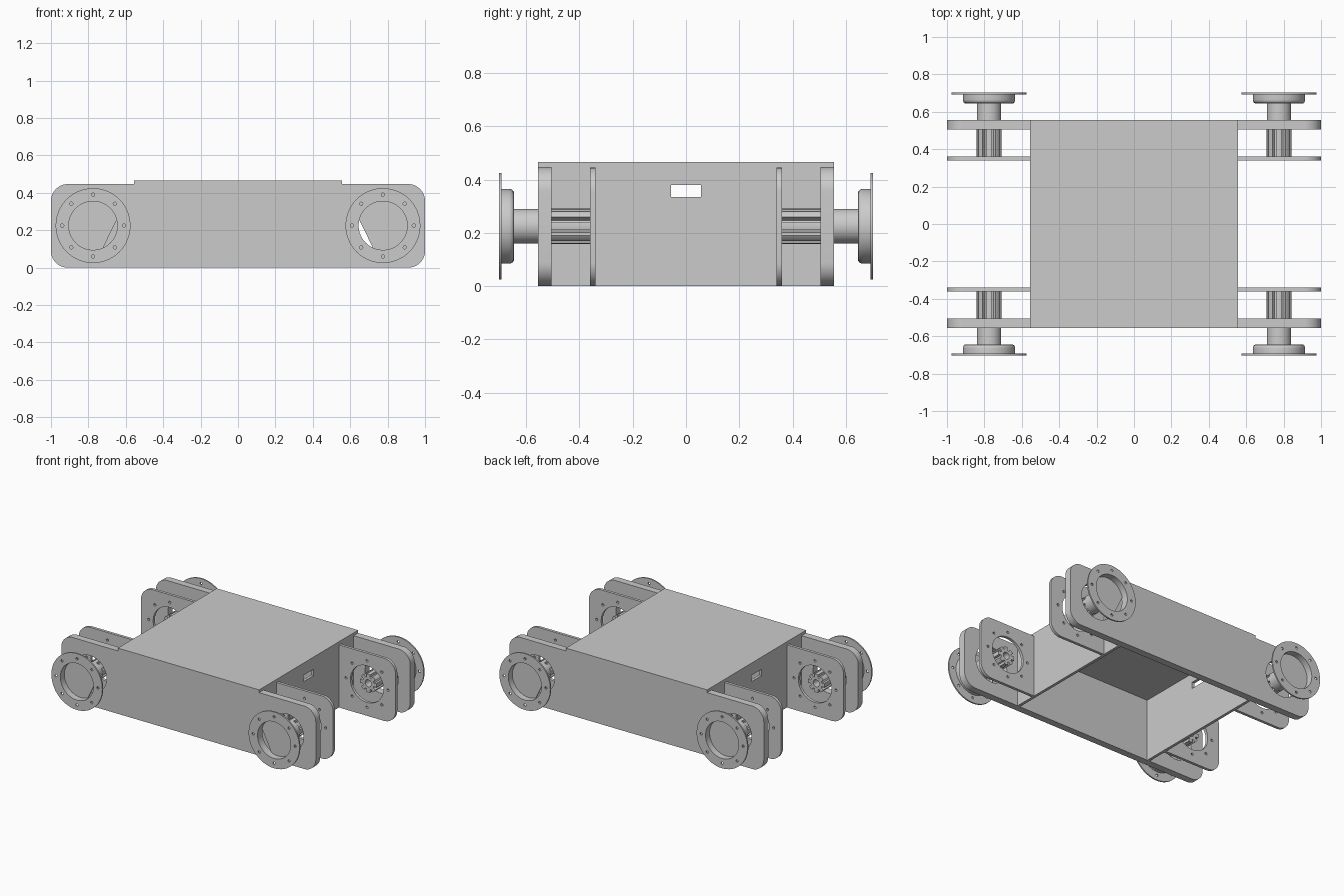
import bpy, bmesh
from math import sin, cos, pi, radians

if "Cube" in bpy.data.objects:
    bpy.data.objects.remove(bpy.data.objects["Cube"])

WX, WZ = 0.775, 0.225          # wheel hub centre


def circle(cx, cz, r, n=64):
    return [(cx + r * cos(2 * pi * i / n), cz + r * sin(2 * pi * i / n)) for i in range(n)]


def bolts(cx, cz, r=0.165):
    return [circle(cx + r * cos(k * pi / 4), cz + r * sin(k * pi / 4), 0.009, 12) for k in range(8)]


def rounded(x0, x1, z0, z1, r, left=True):
    """Rectangle with rounded right corners, and left ones if asked."""
    def arc(cx, cz, a):
        return [(cx + r * cos(radians(a + 90 * i / 10)), cz + r * sin(radians(a + 90 * i / 10))) for i in range(11)]
    pts = arc(x1 - r, z0 + r, -90) + arc(x1 - r, z1 - r, 0)
    if left:
        return pts + arc(x0 + r, z1 - r, 90) + arc(x0 + r, z0 + r, 180)
    return pts + [(x0, z1), (x0, z0)]


def plate(name, loops, d0, d1, turn=0):
    """Flat profile with holes, extruded along y (or along x when turned)."""
    cu = bpy.data.curves.new(name, 'CURVE')
    cu.dimensions = '2D'
    cu.fill_mode = 'BOTH'
    cu.extrude = abs(d1 - d0) / 2
    for pts in loops:
        s = cu.splines.new('POLY')
        s.points.add(len(pts) - 1)
        for p, (a, b) in zip(s.points, pts):
            p.co = (a, b, 0, 1)
        s.use_cyclic_u = True
    ob = bpy.data.objects.new(name, cu)
    bpy.context.collection.objects.link(ob)
    mid = (d0 + d1) / 2
    ob.location = (mid, 0, 0) if turn else (0, mid, 0)
    ob.rotation_euler = (pi / 2, 0, turn)
    select(ob)
    bpy.ops.object.convert(target='MESH')
    ob = bpy.context.object
    bpy.ops.object.shade_smooth_by_angle(angle=radians(30))
    return ob


def select(ob):
    bpy.ops.object.select_all(action='DESELECT')
    ob.select_set(True)
    bpy.context.view_layer.objects.active = ob


def lathe(name, profile, cx, cz, sy):
    """Closed (radius, y) profile spun about the wheel axis."""
    bm = bmesh.new()
    n = 64
    rings = [[bm.verts.new((cx + r * cos(2 * pi * i / n), sy * y, cz + r * sin(2 * pi * i / n)))
              for i in range(n)] for r, y in profile]
    for k in range(len(rings)):
        a, b = rings[k], rings[(k + 1) % len(rings)]
        for i in range(n):
            j = (i + 1) % n
            bm.faces.new((a[i], a[j], b[j], b[i]))
    bmesh.ops.recalc_face_normals(bm, faces=bm.faces)
    me = bpy.data.meshes.new(name)
    bm.to_mesh(me)
    bm.free()
    ob = bpy.data.objects.new(name, me)
    bpy.context.collection.objects.link(ob)
    select(ob)
    bpy.ops.object.shade_smooth_by_angle(angle=radians(35))


def mirrored(pts, sx):
    return [(sx * x, z) for x, z in pts]


# Chassis top cover, flush with the side plates
B = 0.555
plate("top_cover", [[(-B, 0.445), (B, 0.445), (B, 0.467), (-B, 0.467)]], -B, B)

# End walls with a cable slot
wall = [(-0.505, 0), (0.505, 0), (0.505, 0.445), (-0.505, 0.445)]
slot = [(-0.057, 0.335), (0.057, 0.335), (0.057, 0.38), (-0.057, 0.38)]
for s, side in ((1, "right"), (-1, "left")):
    plate(f"end_wall_{side}", [wall, slot], s * 0.535, s * B, pi / 2)

for sy, end in ((-1, "front"), (1, "back")):
    # Long outer side plate
    plate(f"side_plate_{end}",
          [rounded(-1, 1, 0, 0.447, 0.09), circle(WX, WZ, 0.13), circle(-WX, WZ, 0.13)],
          sy * 0.505, sy * B)
    for sx, side in ((1, "right"), (-1, "left")):
        tag = f"{end}_{side}"
        cx = sx * WX
        # Inner motor bracket
        plate(f"inner_bracket_{tag}",
              [mirrored(rounded(B, 1, 0, 0.445, 0.09, False), sx),
               circle(cx, WZ, 0.13)] + bolts(cx, WZ),
              sy * 0.34, sy * 0.36)
        # Splined drive shaft with bore
        teeth = []
        for k in range(8):
            for da, r in ((-15, 0.045), (-13, 0.065), (0, 0.066), (13, 0.065), (15, 0.045)):
                a = radians(45 * k + da)
                teeth.append((cx + r * cos(a), WZ + r * sin(a)))
        plate(f"spline_shaft_{tag}", [teeth, circle(cx, WZ, 0.025, 24)], sy * 0.355, sy * 0.51)
        # Plain shaft out to the hub
        plate(f"hub_shaft_{tag}", [circle(cx, WZ, 0.065)], sy * 0.505, sy * 0.65)
        # Hub cup wall with rounded inner edge
        lathe(f"hub_cup_{tag}",
              [(0.13, 0.647), (0.135, 0.65), (0.139, 0.657), (0.14, 0.665), (0.14, 0.694), (0.13, 0.694)],
              cx, WZ, sy)
        # Hub floor, cut along a chord except at the back left
        floor = circle(0, 0, 0.131)
        if (sx, sy) != (-1, 1):
            floor = [(0.131 * cos(radians(-114 + 280 * i / 50)), 0.131 * sin(radians(-114 + 280 * i / 50)))
                     for i in range(51)]
        plate(f"hub_floor_{tag}", [[(cx + sx * x, WZ + z) for x, z in floor]], sy * 0.645, sy * 0.656)
        # Mounting flange with bolt holes
        plate(f"hub_flange_{tag}", [circle(cx, WZ, 0.2), circle(cx, WZ, 0.13)] + bolts(cx, WZ),
              sy * 0.692, sy * 0.702)
